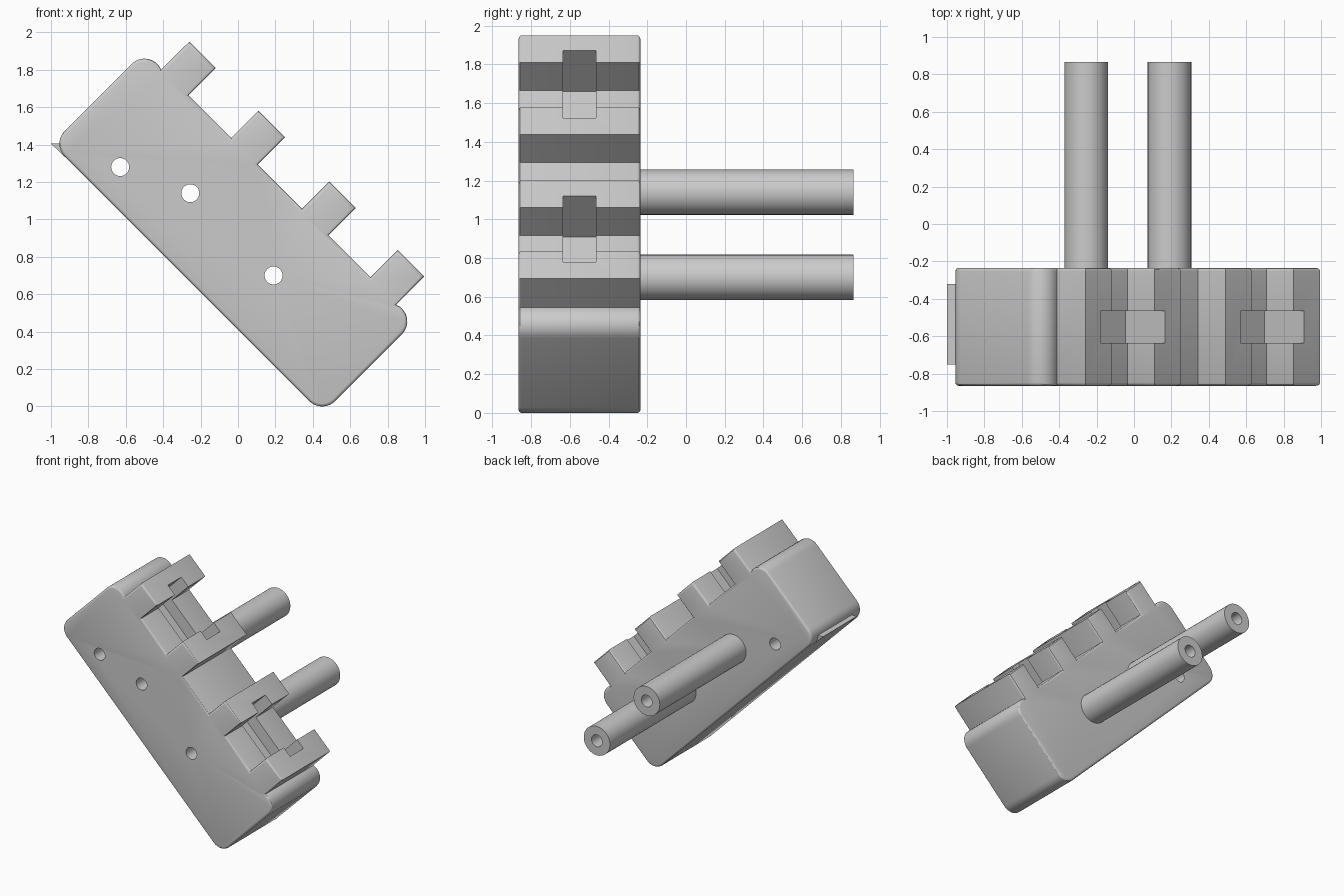
import bpy, bmesh
from math import sin, cos, radians, sqrt
from mathutils import Vector

if "Cube" in bpy.data.objects:
    bpy.data.objects.remove(bpy.data.objects["Cube"])

grey = bpy.data.materials.new("plain grey")
grey.use_nodes = True
GREY = (0.6, 0.6, 0.6, 1)
grey.diffuse_color = GREY
grey.node_tree.nodes["Principled BSDF"].inputs["Base Color"].default_value = GREY

FRONT, BACK, REAR = -0.865, -0.235, 0.865
U0, U1, V0, V1, TOP = -1.697, 0.347, 0.29, 0.99, 1.195
R = 0.097
TEETH = [-1.563, -1.04, -0.505, 0.012]
TOOTH_W = 0.2


def slant(u, v):
    """u runs along the block, v towards the teeth; both lie at 45 degrees."""
    return (u + v) / sqrt(2), (v - u) / sqrt(2)


def arc(cu, cv, a0, a1, n=8):
    angles = [radians(a0 + (a1 - a0) * i / n) for i in range(n + 1)]
    return [(cu + R * cos(a), cv + R * sin(a)) for a in angles]


def prism(name, points, y0, y1, bevel=0):
    """Extrude an x-z outline along y and round the front and back rims."""
    bm = bmesh.new()
    ring = [bm.verts.new((x, y0, z)) for x, z in points]
    face = bm.faces.new(ring)
    out = bmesh.ops.extrude_face_region(bm, geom=[face])
    moved = [g for g in out["geom"] if isinstance(g, bmesh.types.BMVert)]
    bmesh.ops.translate(bm, verts=moved, vec=(0, y1 - y0, 0))
    bmesh.ops.recalc_face_normals(bm, faces=bm.faces)
    if bevel:
        rims = [e for e in bm.edges
                if abs(e.verts[0].co.y - e.verts[1].co.y) < 1e-5]
        bmesh.ops.bevel(bm, geom=rims, offset=bevel, segments=3, profile=0.5,
                        affect='EDGES', clamp_overlap=True)
    mesh = bpy.data.meshes.new(name)
    bm.to_mesh(mesh)
    bm.free()
    mesh.materials.append(grey)
    ob = bpy.data.objects.new(name, mesh)
    bpy.context.collection.objects.link(ob)
    return ob


def circle(x, z, r, n=32):
    return [(x + r * cos(radians(360 * i / n)), z + r * sin(radians(360 * i / n)))
            for i in range(n)]


def activate(ob):
    bpy.ops.object.select_all(action='DESELECT')
    ob.select_set(True)
    bpy.context.view_layer.objects.active = ob


def cut(ob, outline, y0, y1):
    cutter = prism("cutter", outline, y0, y1)
    cutter.hide_render = True
    mod = ob.modifiers.new("cut", 'BOOLEAN')
    mod.operation, mod.solver, mod.object = 'DIFFERENCE', 'EXACT', cutter
    activate(ob)
    bpy.ops.object.modifier_apply(modifier=mod.name)
    bpy.data.objects.remove(cutter)


def smooth(ob):
    activate(ob)
    bpy.ops.object.shade_smooth_by_angle(angle=radians(30))


# Toothed block: rounded end corners, four teeth along one long side
outline = arc(U0 + R, V0 + R, 270, 180) + arc(U0 + R, V1 - R, 180, 68)
for i, u in enumerate(TEETH):
    if i > 0:
        outline.append((u, V1))
    outline += [(u, TOP), (u + TOOTH_W, TOP)]
    if i < len(TEETH) - 1:
        outline.append((u + TOOTH_W, V1))
outline += arc(U1 - R, V1 - R, 112, 0) + arc(U1 - R, V0 + R, 0, -90)
block = prism("toothed_block", [slant(*p) for p in outline], FRONT, BACK, 0.02)

# Pockets sunk between the outer pairs of teeth
for a, b in ((-1.45, -0.96), (-0.389, 0.092)):
    box = [(a, 0.896), (b, 0.896), (b, 1.4), (a, 1.4)]
    cut(block, [slant(*p) for p in box], -0.635, -0.465)

# Bolt holes through the block
POSTS = [(-0.255, 1.14), (0.19, 0.70)]
HOLE = 0.048
for x, z in POSTS + [(-0.63, 1.28)]:
    cut(block, circle(x, z, HOLE), FRONT - 0.1, BACK + 0.1)
smooth(block)

# Hollow posts on the back
for name, (x, z) in zip(("upper_post", "lower_post"), POSTS):
    post = prism(name, circle(x, z, 0.117), BACK, REAR)
    cut(post, circle(x, z, HOLE), BACK - 0.1, REAR + 0.1)
    smooth(post)

# Small wedge at the upper end of the long plain side
prism("end_wedge", [(-1.0, 1.405), (-0.9, 1.405), (-0.9, 1.31)], -0.75, -0.32)
